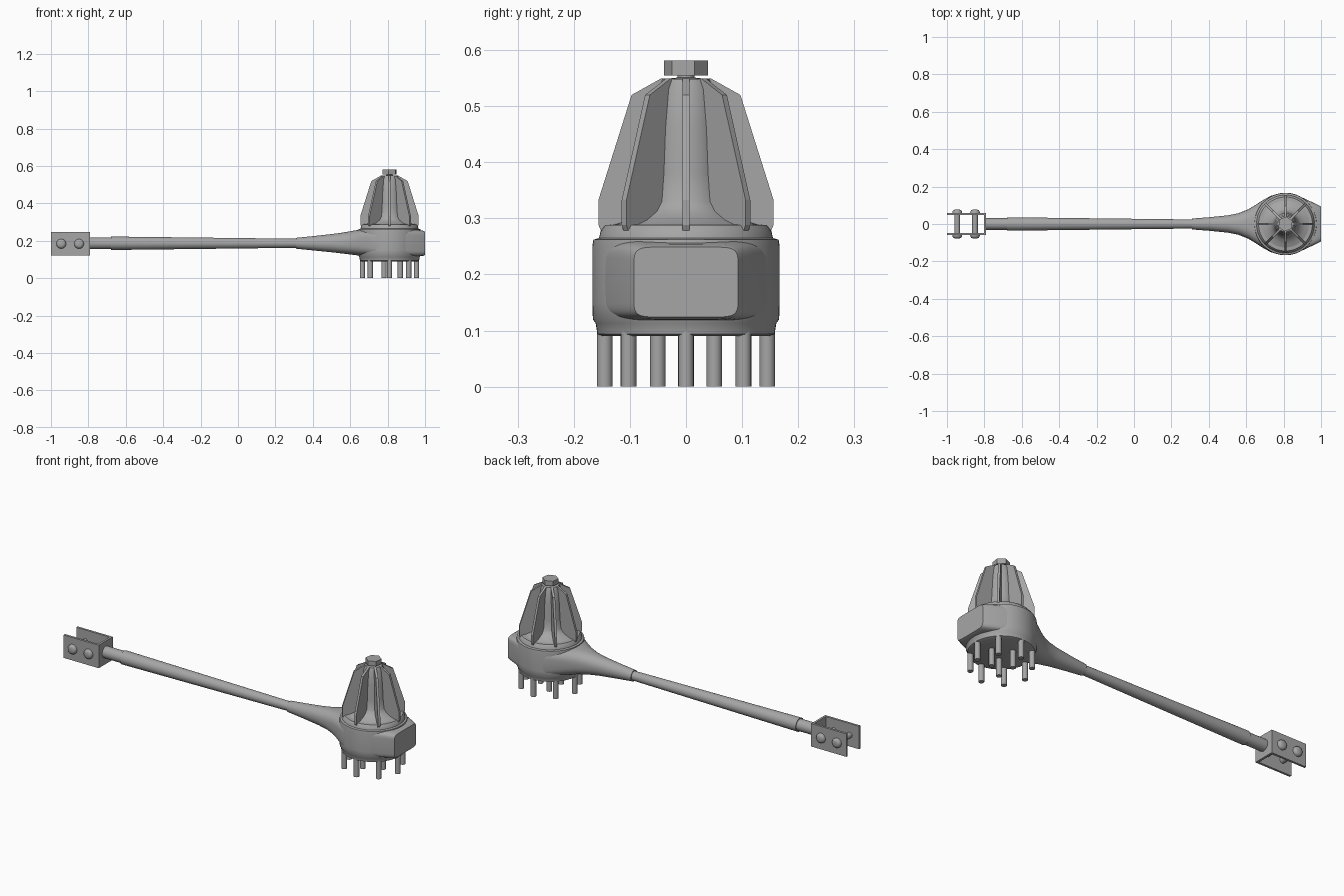
import bpy, bmesh, math
from mathutils import Matrix, Vector

if "Cube" in bpy.data.objects:
    bpy.data.objects.remove(bpy.data.objects["Cube"])

HX = 0.81   # x position of the head axis
ROD_Z = 0.187

grey = bpy.data.materials.new("steel grey")
grey.diffuse_color = (0.38, 0.38, 0.38, 1)
grey.use_nodes = True
grey.node_tree.nodes["Principled BSDF"].inputs["Base Color"].default_value = grey.diffuse_color


def finish(name, bm, smooth=True, angle=35):
    bmesh.ops.recalc_face_normals(bm, faces=bm.faces)
    me = bpy.data.meshes.new(name)
    bm.to_mesh(me)
    bm.free()
    ob = bpy.data.objects.new(name, me)
    bpy.context.collection.objects.link(ob)
    me.materials.append(grey)
    if smooth:
        bpy.ops.object.select_all(action='DESELECT')
        ob.select_set(True)
        bpy.context.view_layer.objects.active = ob
        bpy.ops.object.shade_smooth_by_angle(angle=math.radians(angle))
    return ob


def skin(bm, rings):
    """Join rings of points into a closed tube with capped ends."""
    vr = [[bm.verts.new(p) for p in r] for r in rings]
    n = len(vr[0])
    for a, b in zip(vr, vr[1:]):
        for i in range(n):
            bm.faces.new((a[i], a[(i + 1) % n], b[(i + 1) % n], b[i]))
    bm.faces.new(vr[0])
    bm.faces.new(vr[-1])


def lathe(name, profile, matrix, sides=48, smooth=True):
    """Turn (radius, height) pairs around local z."""
    bm = bmesh.new()
    skin(bm, [[matrix @ Vector((r * math.cos(2 * math.pi * i / sides),
                                r * math.sin(2 * math.pi * i / sides), h))
               for i in range(sides)] for r, h in profile])
    return finish(name, bm, smooth)


def loft(name, sections, sides=48):
    """Rounded sections along x: (x, half width, z low, z high, squareness)."""
    bm = bmesh.new()
    rings = []
    for x, hy, z0, z1, n in sections:
        ring = []
        for i in range(sides):
            t = 2 * math.pi * i / sides
            c, s = math.cos(t), math.sin(t)
            ring.append((x, hy * math.copysign(abs(c) ** (2 / n), c),
                         (z0 + z1) / 2 + (z1 - z0) / 2 * math.copysign(abs(s) ** (2 / n), s)))
        rings.append(ring)
    skin(bm, rings)
    return finish(name, bm)


def box(name, lo, hi):
    bm = bmesh.new()
    bmesh.ops.create_cube(bm, size=1)
    for v in bm.verts:
        v.co = [l + (c + 0.5) * (h - l) for c, l, h in zip(v.co, lo, hi)]
    return finish(name, bm, False)


at_head = Matrix.Translation((HX, 0, 0))
along_x = Matrix.Translation((0, 0, ROD_Z)) @ Matrix.Rotation(math.pi / 2, 4, 'Y')

# Round head body with a stepped lower rim and a rounded shoulder
lathe("head_body", [(0.148, 0.090), (0.158, 0.094), (0.161, 0.113), (0.166, 0.120), (0.167, 0.15),
                    (0.167, 0.25), (0.165, 0.262), (0.155, 0.265), (0.152, 0.278),
                    (0.144, 0.288), (0.12, 0.290)], at_head, 64)

# Flared neck merging into the head
loft("neck", [(0.31, 0.029, 0.158, 0.216, 2), (0.40, 0.036, 0.149, 0.225, 2),
              (0.50, 0.046, 0.139, 0.236, 2.1), (0.56, 0.058, 0.132, 0.244, 2.3),
              (0.61, 0.078, 0.126, 0.253, 2.6), (0.65, 0.102, 0.121, 0.259, 3),
              (0.69, 0.128, 0.118, 0.263, 3.6), (0.73, 0.150, 0.116, 0.264, 4.5),
              (0.77, 0.161, 0.116, 0.264, 5)])

# Flat faced block on the outer end of the head
loft("end_block", [(0.84, 0.160, 0.116, 0.263, 7), (0.89, 0.146, 0.117, 0.263, 7),
                   (0.95, 0.118, 0.118, 0.260, 7), (0.99, 0.099, 0.120, 0.254, 7),
                   (1.0, 0.093, 0.124, 0.249, 8)])

# Slim core inside the fins, flaring at its foot
lathe("core", [(0.140, 0.27), (0.130, 0.288), (0.105, 0.297), (0.080, 0.312), (0.067, 0.33),
               (0.062, 0.38), (0.058, 0.46), (0.050, 0.53), (0.042, 0.548), (0.015, 0.551),
               (0.015, 0.56)], at_head)

# Eight upright fins
fin = [(0.03, 0.275), (0.150, 0.275), (0.156, 0.288), (0.156, 0.333), (0.097, 0.520),
       (0.045, 0.549), (0.03, 0.549)]
for k in range(8):
    m = at_head @ Matrix.Rotation(k * math.pi / 4, 4, 'Z')
    bm = bmesh.new()
    skin(bm, [[m @ Vector((r, y, z)) for r, z in fin] for y in (-0.006, 0.006)])
    finish("fin", bm, False)

# Hexagonal nut on top
lathe("top_nut", [(0.040, 0.555), (0.040, 0.581)],
      at_head @ Matrix.Rotation(math.radians(22), 4, 'Z'), 6, False)

# Pins beneath the head: outer ring of eight, inner ring of three
for count, radius in ((8, 0.145), (3, 0.058)):
    for k in range(count):
        a = 2 * math.pi * k / count
        lathe("pin", [(0.014, 0.0), (0.014, 0.10)],
              Matrix.Translation((HX + radius * math.cos(a), radius * math.sin(a), 0)), 16)

# Tapered rod and the thinner stub into the fork
lathe("rod", [(0.036, -0.68), (0.024, 0.33)], along_x, 32)
lathe("rod_stub", [(0.031, -0.795), (0.031, -0.67)], along_x, 32)

# Fork: two cheeks and a back plate
for s in (-1, 1):
    y0, y1 = sorted((s * 0.048, s * 0.060))
    box("fork_cheek", (-1.0, y0, 0.122), (-0.79, y1, 0.246))
box("fork_back", (-0.802, -0.060, 0.122), (-0.79, 0.060, 0.246))

# Two cross bolts with domed heads at both ends
for x in (-0.945, -0.85):
    half = [(0.012, 0.077), (0.020, 0.074), (0.025, 0.067), (0.026, 0.058), (0.015, 0.057)]
    lathe("fork_bolt", [(r, -h) for r, h in half] + half[::-1],
          Matrix.Translation((x, 0, 0.184)) @ Matrix.Rotation(math.pi / 2, 4, 'X'), 24)
